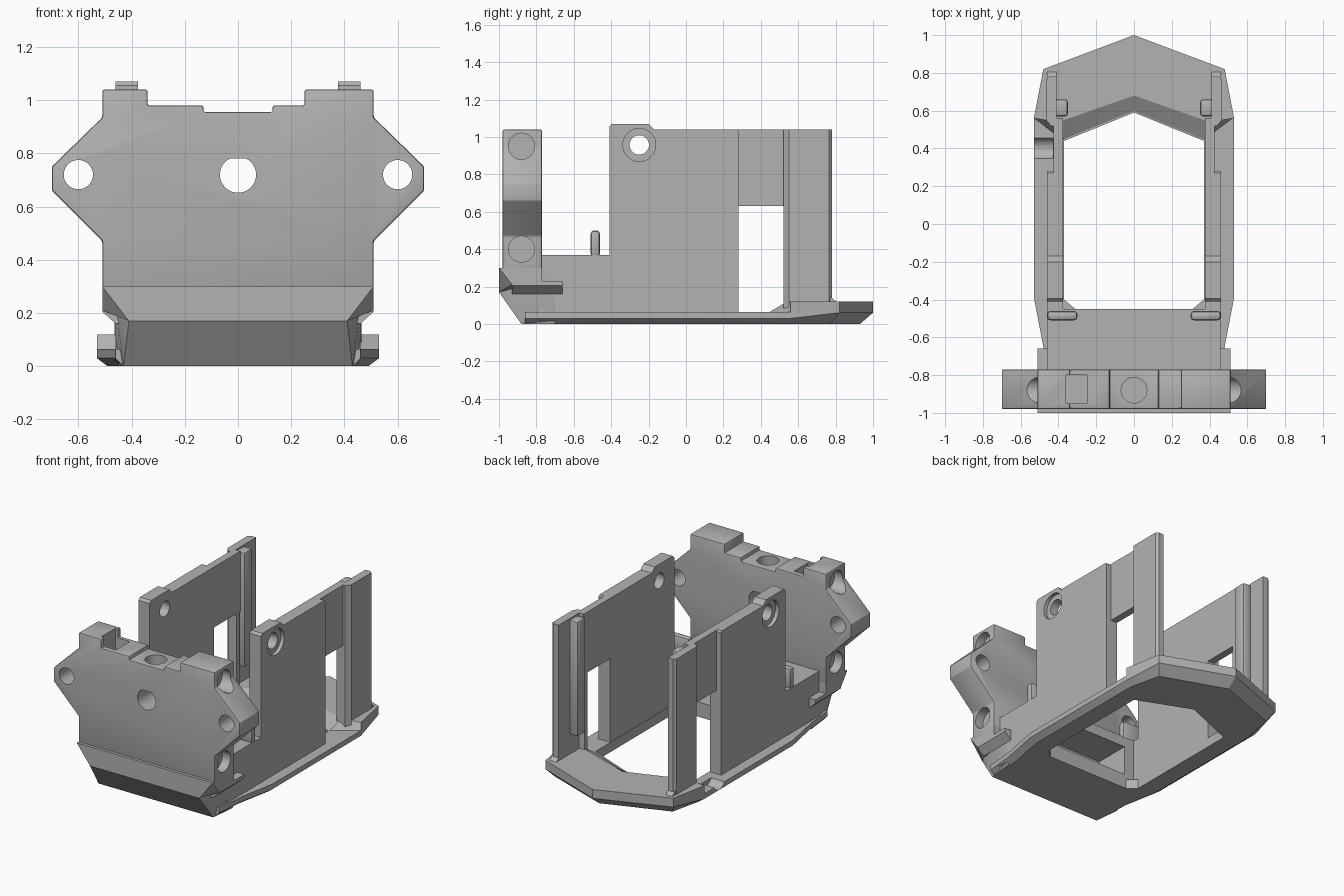
import bpy, bmesh, math
from mathutils import Vector

old = bpy.data.objects.get("Cube")
if old:
    bpy.data.objects.remove(old, do_unlink=True)

grey = bpy.data.materials.new("plain grey")
grey.use_nodes = True
colour = (0.45, 0.45, 0.45, 1)
grey.diffuse_color = colour
grey.node_tree.nodes["Principled BSDF"].inputs["Base Color"].default_value = colour


def finish(name, bm):
    bmesh.ops.recalc_face_normals(bm, faces=bm.faces)
    mesh = bpy.data.meshes.new(name)
    bm.to_mesh(mesh)
    bm.free()
    ob = bpy.data.objects.new(name, mesh)
    bpy.context.collection.objects.link(ob)
    mesh.materials.append(grey)
    return ob


def loft(name, rings):
    """Closed solid through rings of equal length."""
    bm = bmesh.new()
    rows = [[bm.verts.new(p) for p in ring] for ring in rings]
    for a, b in zip(rows, rows[1:]):
        for i in range(len(a)):
            j = (i + 1) % len(a)
            bm.faces.new((a[i], a[j], b[j], b[i]))
    bm.faces.new(rows[0])
    bm.faces.new(rows[-1])
    return finish(name, bm)


def prism(name, axis, pts, lo, hi):
    """Extrude a 2D outline along one axis."""
    place = {"x": lambda a, b, t: (t, a, b), "y": lambda a, b, t: (a, t, b),
             "z": lambda a, b, t: (a, b, t)}[axis]
    return loft(name, [[place(a, b, t) for a, b in pts] for t in (lo, hi)])


def box(name, x, y, z):
    return prism(name, "z", [(x[0], y[0]), (x[1], y[0]), (x[1], y[1]), (x[0], y[1])], *z)


def rod(name, axis, c, r, lo, hi, top=None):
    """Cylinder, optionally with a flat top."""
    pts = []
    for i in range(40):
        a = math.tau * i / 40
        b = c[1] + r * math.sin(a)
        pts.append((c[0] + r * math.cos(a), b if top is None else min(b, top)))
    return prism(name, axis, pts, lo, hi)


def hull(name, pts):
    """Convex solid around points mirrored in x."""
    bm = bmesh.new()
    for x, y, z in pts:
        bm.verts.new((x, y, z))
        bm.verts.new((-x, y, z))
    bmesh.ops.convex_hull(bm, input=bm.verts)
    bmesh.ops.dissolve_limit(bm, angle_limit=0.01, verts=bm.verts, edges=bm.edges)
    return finish(name, bm)


def apply(ob, kind, **settings):
    mod = ob.modifiers.new(kind.lower(), kind)
    for key, value in settings.items():
        setattr(mod, key, value)
    bpy.context.view_layer.objects.active = ob
    bpy.ops.object.modifier_apply(modifier=mod.name)


def cut(ob, *cutters):
    for c in cutters:
        apply(ob, "BOOLEAN", object=c, operation="DIFFERENCE", solver="EXACT")
        bpy.data.objects.remove(c, do_unlink=True)


def bevel(ob, width):
    apply(ob, "BEVEL", width=width, segments=2, limit_method="ANGLE")


def both(half):
    """Mirror a half outline whose first point is on the centre line."""
    return half + [(-p[0],) + tuple(p[1:]) for p in reversed(half) if p[0] > 0]


# Base plate with sloped lower rim and central opening
top = both([(0, 1), (.48, .82), (.53, .56), (.53, -.39), (.48, -.65), (.46, -.86)])
low = both([(0, .93), (.44, .77), (.49, .55), (.49, -.38), (.44, -.64), (.43, -.86)])
mid = [(x, y, .06 if y > .6 else .03) for x, y in top]
base = loft("base_plate", [[(x, y, 0) for x, y in low], mid,
                           [(x, y, .065) for x, y in top]])
opening = both([(0, .59), (.37, .44), (.37, -.4), (.31, -.45)])
cut(base, prism("opening_cutter", "z", opening, -.1, .2),
    rod("groove_cutter", "x", (.4, .09), .06, -.6, -.43))

# Raised pointed back rim with an inner slope
rim_top = both([(0, 1), (.48, .82), (.53, .56), (.4, .54)]) + [(0, .68)]
rim_low = both([(0, 1), (.48, .82), (.53, .56), (.37, .44)]) + [(0, .59)]


def rim_ring(pts, z):
    # Split at the centre into a closed band
    return [(x, y, z) for x, y in pts]


def band(pts):
    right = pts[:4]
    left = [(-x, y) for x, y in reversed(right[1:])]
    return right + [pts[-1]] + left


rim = loft("back_rim", [rim_ring(band(rim_low), .06), rim_ring(band(rim_top), .12)])

# Front skirt and shelf
hull("front_skirt", [(.43, -.88, 0), (.45, -.7, 0), (.46, -.7, .03), (.46, -.7, .3),
                     (.46, -.94, .23), (.41, -1, .17), (.41, -1, .3)])
hull("front_brow", [(.51, -1, .3), (.41, -1, .17), (.51, -.93, .21),
                    (.51, -.77, .21), (.51, -.77, .3)])
shelf = box("front_shelf", (-.46, .46), (-.78, -.45), (.02, .37))
cut(shelf, box("cavity_cutter", (-.3, .3), (-.7, -.4), (.1, .3)))

# Front plate
plate = prism("front_plate", "y", [
    (-.51, .27), (-.51, .47), (-.7, .66), (-.7, .75), (-.51, .935), (-.51, 1.04),
    (-.34, 1.04), (-.34, .98), (-.13, .98), (-.13, .955), (.13, .955), (.13, .98),
    (.25, .98), (.25, 1.04), (.51, 1.04), (.51, .935), (.7, .75), (.7, .66),
    (.51, .47), (.51, .27)], -.98, -.77)
bevel(plate, .008)
cut(plate,
    rod("centre_cutter", "y", (0, .72), .068, -1.1, -.6, top=.79 - .01),
    rod("top_cutter", "z", (0, -.88), .068, .8, 1.2),
    box("pocket_cutter", (-.36, -.25), (-.95, -.8), (.72, 1.2)))
for s in (-1, 1):
    cut(plate, rod("bolt_cutter", "y", (s * .6, .72), .055, -1.1, -.6))
    for z in (.4, .95):
        x = sorted((s * .45, s * .75))
        cut(plate, rod("side_cutter", "x", (-.88, z), .07, *x))

for s, side in ((-1, "right"), (1, "left")):
    def span(a, b):
        return sorted((s * a, s * b))

    # Side wall with raised ear and bolt hole
    wall = prism(side + "_wall", "x", [
        (-.46, .03), (-.46, .37), (-.41, .37), (-.41, 1.055), (-.395, 1.07), (-.2, 1.07),
        (-.17, 1.04), (.27, 1.04), (.28, 1.03), (.28, .03)], *span(.375, .46))
    cut(wall, rod("hole_cutter", "x", (-.25, .957), .052, *span(.3, .6)),
        rod("counterbore_cutter", "x", (-.25, .957), .088, *span(.435, .6)))

    # Thin panel over the side window
    box(side + "_window_panel", span(.375, .425), (.27, .56), (.63, 1.04))

    # Rear post with inner rib and foot
    post = prism(side + "_rear_post", "z", [
        (s * .375, .52), (s * .44, .52), (s * .465, .55), (s * .465, .765),
        (s * .45, .78), (s * .41, .78), (s * .41, .56), (s * .375, .55)], .03, 1.04)
    rib = box(side + "_post_rib", span(.35, .42), (.57, .66), (.25, 1.03))
    bevel(rib, .015)
    prism(side + "_post_foot", "x", [(.76, .11), (.76, .15), (.78, .14), (.81, .115)],
          *span(.41, .46))

    # Locating pin on the shelf
    pin = box(side + "_shelf_pin", span(.3, .46), (-.51, -.46), (.36, .5))
    bevel(pin, .018)

    # Side wing below the front plate
    prism(side + "_wing", "y", [(s * .4, .16), (s * .46, .16), (s * .51, .205),
                                (s * .51, .23), (s * .4, .23)], -.93, -.66)

# Soft shading on round parts, sharp edges kept
for ob in bpy.context.collection.objects:
    if ob.type == "MESH" and grey.name in ob.data.materials:
        bpy.ops.object.select_all(action="DESELECT")
        ob.select_set(True)
        bpy.context.view_layer.objects.active = ob
        bpy.ops.object.shade_smooth_by_angle(angle=math.radians(25))
